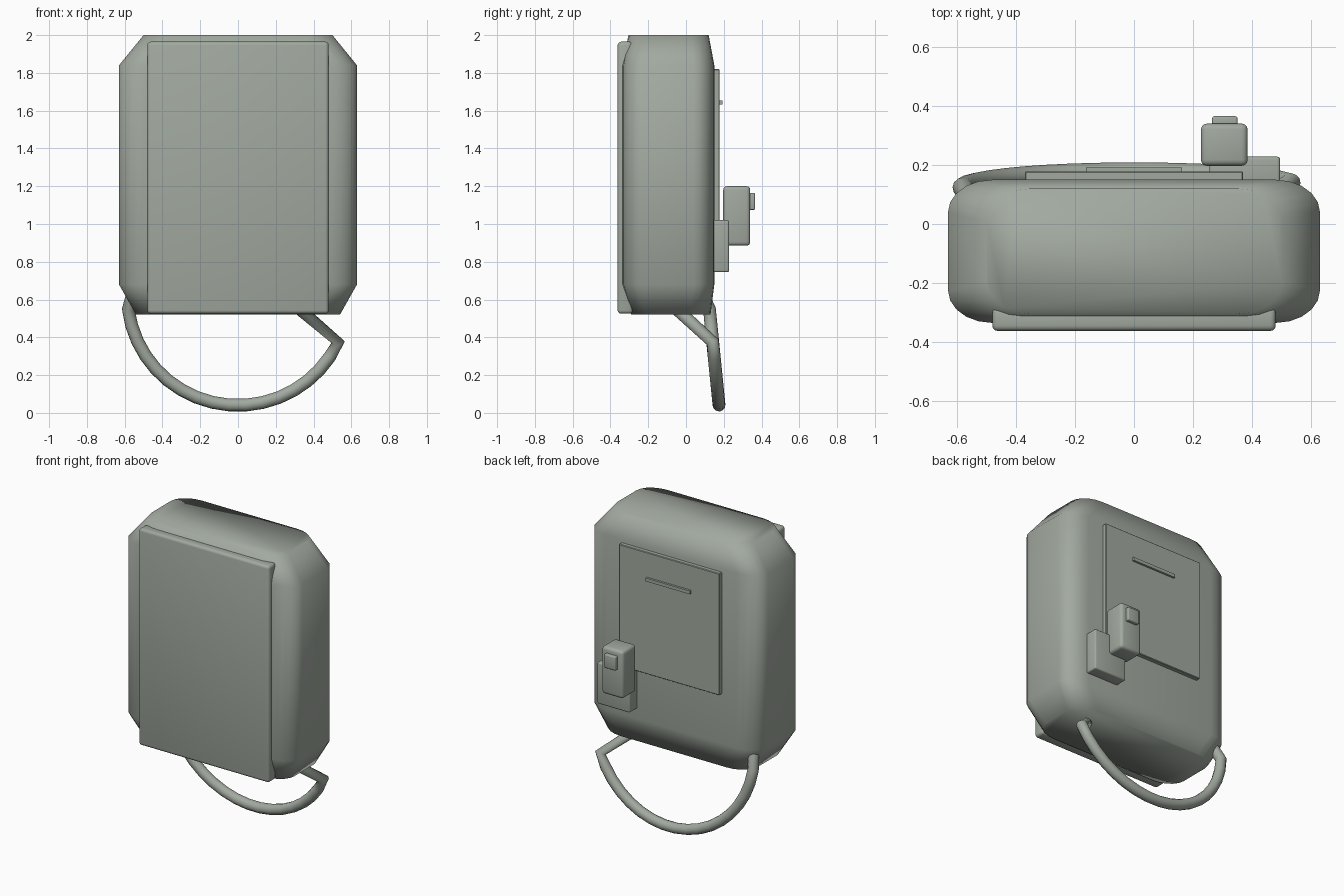
import bpy, bmesh
from math import radians, sin, cos, pi

cube = bpy.data.objects.get("Cube")
if cube:
    bpy.data.objects.remove(cube, do_unlink=True)

# One grey-green plastic for everything
mat = bpy.data.materials.new("grey_green_plastic")
mat.use_nodes = True
colour = (0.36, 0.40, 0.35, 1)
mat.diffuse_color = colour
mat.node_tree.nodes["Principled BSDF"].inputs["Base Color"].default_value = colour


def add_object(name, data):
    obj = bpy.data.objects.new(name, data)
    bpy.context.collection.objects.link(obj)
    data.materials.append(mat)
    return obj


def box(name, x, y, z, bevel=0.0, segments=3):
    """Box from (min, max) ranges, with rounded edges."""
    bm = bmesh.new()
    bmesh.ops.create_cube(bm, size=1)
    for v in bm.verts:
        v.co = [r[0] if c < 0 else r[1] for c, r in zip(v.co, (x, y, z))]
    if bevel:
        bmesh.ops.bevel(bm, geom=bm.edges[:], offset=bevel, segments=segments,
                        profile=0.5, affect='EDGES')
    mesh = bpy.data.meshes.new(name)
    bm.to_mesh(mesh)
    bm.free()
    obj = add_object(name, mesh)
    bpy.ops.object.select_all(action='DESELECT')
    obj.select_set(True)
    bpy.context.view_layer.objects.active = obj
    bpy.ops.object.shade_smooth_by_angle(angle=radians(35))
    return obj


def rounded_ring(bm, half_x, y0, y1, z, rx=0.15, ry=0.11, steps=5):
    """Ring of vertices along a rectangle with elliptical corners."""
    corners = ((1, y1 - ry, 0), (-1, y1 - ry, 90), (-1, y0 + ry, 180), (1, y0 + ry, 270))
    ring = []
    for side, cy, start in corners:
        for i in range(steps + 1):
            a = radians(start + 90 * i / steps)
            ring.append(bm.verts.new((side * (half_x - rx) + rx * cos(a), cy + ry * sin(a), z)))
    return ring


# Housing: rounded sections that narrow at both ends
bm = bmesh.new()
rings = [rounded_ring(bm, *section) for section in (
    (0.54, -0.29, 0.13, 0.52),
    (0.63, -0.335, 0.15, 0.68),
    (0.63, -0.335, 0.15, 1.84),
    (0.50, -0.305, 0.12, 2.0))]
for low, high in zip(rings, rings[1:]):
    for i in range(len(low)):
        j = (i + 1) % len(low)
        bm.faces.new((low[i], low[j], high[j], high[i]))
bm.faces.new(rings[0][::-1])
bm.faces.new(rings[-1])
for f in bm.faces:
    f.smooth = True
mesh = bpy.data.meshes.new("housing")
bm.to_mesh(mesh)
bm.free()
add_object("housing", mesh)

# Front cover and rear panel with its slot bar
box("front_cover", (-0.48, 0.48), (-0.362, -0.282), (0.525, 1.965), 0.018)
box("rear_panel", (-0.37, 0.37), (0.13, 0.178), (1.01, 1.82), 0.004, 1)
box("slot_bar", (-0.163, 0.163), (0.17, 0.192), (1.633, 1.655))

# Plug holder, plug and its trigger
box("plug_holder", (0.255, 0.495), (0.12, 0.228), (0.745, 1.02), 0.01)
box("plug", (0.227, 0.385), (0.197, 0.34), (0.885, 1.2), 0.02)
box("plug_trigger", (0.265, 0.35), (0.325, 0.365), (1.075, 1.165), 0.006)

# Cable: hanging loop with a sharp turn back under the housing
path = [(-0.53, 0.04, 0.73)]
for i in range(18):
    a = radians(187 + i * 148 / 17)
    z = 0.62 + 0.58 * sin(a)
    path.append((0.585 * cos(a), 0.175 - 0.1 * (z - 0.04), z))
path.append((0.26, -0.11, 0.605))
curve = bpy.data.curves.new("cable", 'CURVE')
curve.dimensions = '3D'
curve.bevel_depth = 0.034
curve.bevel_resolution = 4
curve.use_fill_caps = True
spline = curve.splines.new('POLY')
spline.points.add(len(path) - 1)
for point, co in zip(spline.points, path):
    point.co = (*co, 1)
spline.use_smooth = True
add_object("cable", curve)
